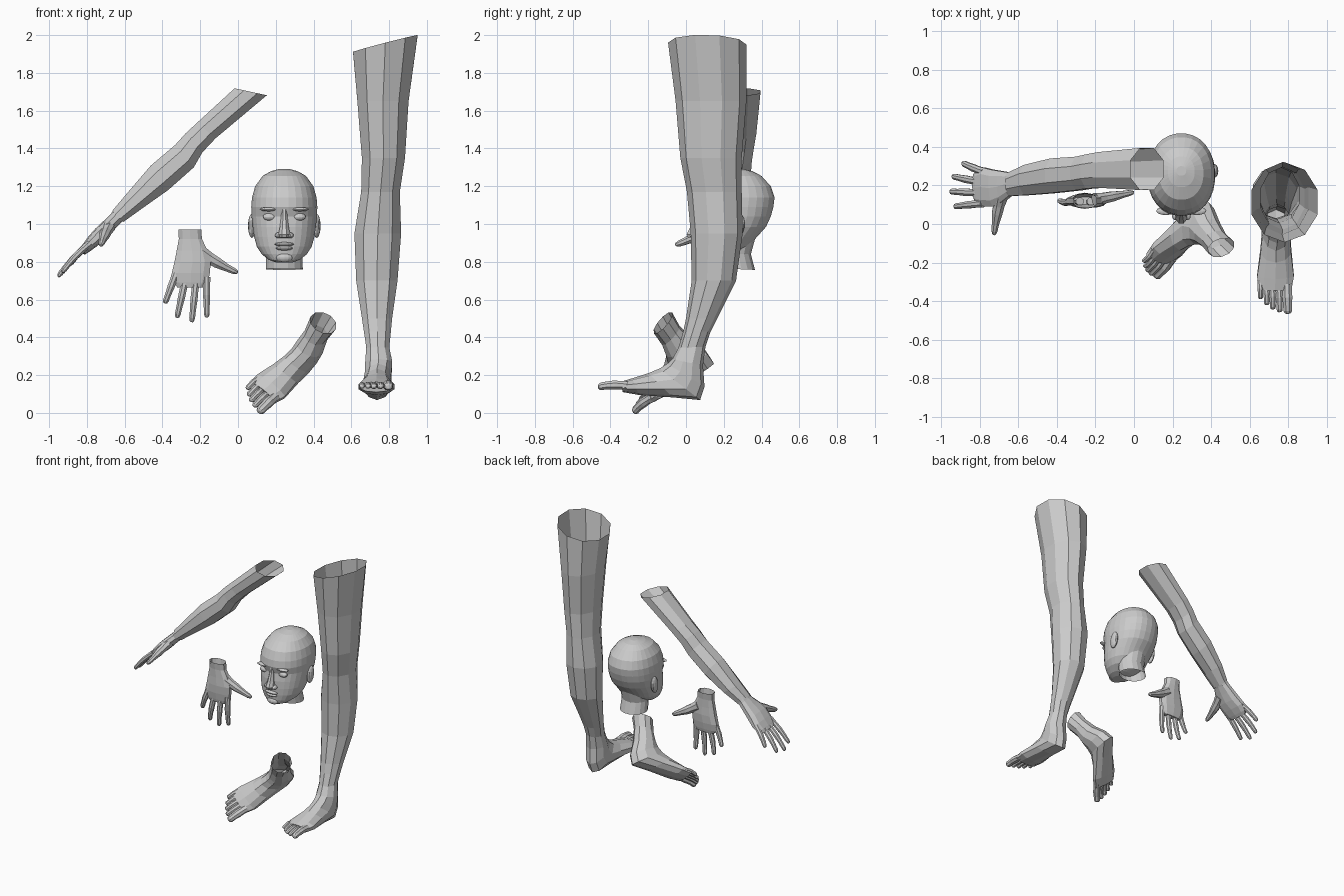
import bpy, bmesh, math
from mathutils import Vector, Matrix

X, Y = Vector((1, 0, 0)), Vector((0, 1, 0))


def loft(bm, sections, side, n=10, cap0=False, cap1=False, power=2.0):
    """Skin through rings given as (top point, bottom point, half width)."""
    rings = []
    for top, bot, w in sections:
        top, bot = Vector(top), Vector(bot)
        mid, v = (top + bot) / 2, (top - bot) / 2
        ring = []
        for i in range(n):
            a = 2 * math.pi * (i + 0.5) / n
            c, s = math.cos(a), math.sin(a)
            c = math.copysign(abs(c) ** (2 / power), c)
            s = math.copysign(abs(s) ** (2 / power), s)
            ring.append(bm.verts.new(mid + side * (w * c) + v * s))
        rings.append(ring)
    for r, q in zip(rings, rings[1:]):
        for i in range(n):
            j = (i + 1) % n
            bm.faces.new((r[i], r[j], q[j], q[i]))
    if cap0:
        bm.faces.new(rings[0])
    if cap1:
        bm.faces.new(rings[-1])


def digit(bm, base, tip, r0, r1, bend=(0, 0, 0), n=8, flat=0.9):
    """Finger or toe: tapered tube with knuckle and rounded tip."""
    base, tip, bend = Vector(base), Vector(tip), Vector(bend)
    d = (tip - base).normalized()
    side = d.cross(Y if abs(d.y) < 0.7 else Vector((0, 0, 1))).normalized()
    up = side.cross(d)
    secs = []
    for t, k in ((0, 1), (0.25, .93), (0.45, 1.02), (0.7, .92), (0.9, .95), (0.97, .75), (1, .4)):
        r = (r0 + (r1 - r0) * t) * k
        c = base.lerp(tip, t) + bend * math.sin(math.pi * t)
        secs.append((c + up * r * flat, c - up * r * flat, r))
    loft(bm, secs, side, n, True, True)


def blob(bm, pos, size, seg=12, rings=8, tilt=0):
    m = Matrix.Translation(pos) @ Matrix.Rotation(tilt, 4, 'X') @ Matrix.Diagonal((*size, 1))
    bmesh.ops.create_uvsphere(bm, u_segments=seg, v_segments=rings, radius=1, matrix=m)


def finish(bm, name):
    bmesh.ops.recalc_face_normals(bm, faces=bm.faces)
    me = bpy.data.meshes.new(name)
    bm.to_mesh(me)
    bm.free()
    return link(name, me)


def link(name, me):
    ob = bpy.data.objects.new(name, me)
    bpy.context.collection.objects.link(ob)
    return ob


def frame(f, u):
    f = Vector(f).normalized()
    u = Vector(u)
    u = (u - f * u.dot(f)).normalized()
    return Matrix((u.cross(f), f, u)).transposed()


def move(p0, f0, u0, p1, f1, u1):
    """Rigid transform carrying one pointing/upward frame to another."""
    r = (frame(f1, u1) @ frame(f0, u0).inverted()).to_4x4()
    return Matrix.Translation(p1) @ r @ Matrix.Translation(-Vector(p0))


# Leg, open at the thigh: z, x min, x max, y front, y back
bm = bmesh.new()
leg = [(1.65, .625, .91, -.055, .32), (1.35, .65, .89, -.03, .295),
       (1.17, .647, .862, .005, .295), (.95, .61, .87, .025, .3),
       (.70, .62, .85, .03, .265), (.50, .652, .82, 0, .165), (.43, .663, .813, -.015, .13)]
secs = [(((a + b) / 2, f, z), ((a + b) / 2, k, z), (b - a) / 2) for z, a, b, f, k in leg]
loft(bm, [((.78, -.095, 1.96), (.78, .32, 1.95), .18)] + secs, X, 10)
bm.verts.ensure_lookup_table()
for v in bm.verts[:10]:
    v.co.z += (v.co.x - .78) * .26
finish(bm, "leg")

# Foot: rings fan from the ankle round the heel to the ball
bm = bmesh.new()
foot = [(.738, -.015, .43, .13, .43, .075), (.74, -.04, .345, .103, .35, .064),
        (.745, -.072, .285, .09, .25, .075), (.742, -.1, .26, .098, .14, .074),
        (.736, -.14, .235, .075, .068, .075), (.735, -.2, .21, -.07, .082, .083),
        (.733, -.285, .183, -.25, .095, .1), (.73, -.345, .165, -.335, .11, .09)]
loft(bm, [((x, a, b), (x, c, d), w) for x, a, b, c, d, w in foot], X, 10, cap1=True)
for x, y, tx, ty, r in ((.792, -.31, .797, -.465, .03), (.751, -.32, .755, -.457, .021),
                        (.716, -.32, .72, -.442, .02), (.684, -.31, .689, -.42, .019),
                        (.655, -.29, .656, -.388, .018)):
    digit(bm, (x, y, .142), (tx, ty, .138), r, r * .85, (0, 0, .008))
leg_foot = finish(bm, "leg_foot")
foot2 = link("separate_foot", leg_foot.data)
foot2.matrix_world = move((.735, .09, .08), (.065, -.55, .06), (0, -.04, .35),
                          (.36, .15, .275), (-.24, -.42, -.265), (.12, -.22, .24))

# Hand: palm, four fingers, thumb
bm = bmesh.new()
palm = [(.97, -.255, .063, .042), (.92, -.252, .064, .036), (.86, -.243, .085, .036),
        (.80, -.24, .1, .038), (.74, -.25, .105, .034), (.69, -.25, .095, .026), (.665, -.25, .075, .02)]
loft(bm, [((x, .12 - t, z), (x, .12 + t, z), w) for z, x, w, t in palm], X, 10, cap1=True, power=2.4)
for bx, bz, tx, tz in ((-.167, .72, -.165, .505), (-.223, .70, -.245, .48),
                       (-.28, .70, -.323, .503), (-.328, .74, -.387, .58)):
    digit(bm, (bx, .117, bz), (tx, .122, tz), .023, .017, (0, -.008, 0))
digit(bm, (-.2, .125, .85), (-.002, .165, .742), .042, .016, (0, 0, -.006))
hand = finish(bm, "separate_hand")
hand1 = link("arm_hand", hand.data)
hand1.matrix_world = move((-.25, .12, .93), (0, 0, -1), (0, -1, 0),
                          (-.637, .205, 1.04), (-.7, -.07, -.7), (-.7, 0, .7))

# Arm, open at the shoulder end: top x z, bottom x z, centre y, half width
bm = bmesh.new()
arm = [(-.025, 1.72, .16, 1.68, .285, .118), (-.22, 1.54, -.115, 1.45, .28, .1),
       (-.28, 1.485, -.185, 1.375, .272, .096), (-.335, 1.425, -.23, 1.295, .262, .094),
       (-.465, 1.315, -.365, 1.175, .25, .097), (-.6, 1.155, -.503, 1.08, .228, .085),
       (-.668, 1.072, -.605, 1.008, .207, .067)]
loft(bm, [((a, y, b), (c, y, d), w) for a, b, c, d, y, w in arm], Y, 8)
finish(bm, "arm")

# Head shell: z, half width, y front, y back
HX = .245
bm = bmesh.new()
skull = [(1.292, .025, .25, .30), (1.28, .07, .19, .35), (1.255, .115, .125, .4),
         (1.20, .155, .072, .45), (1.14, .172, .048, .47), (1.09, .176, .042, .464),
         (1.04, .174, .058, .45), (.985, .168, .05, .425), (.93, .16, .05, .375),
         (.88, .146, .052, .335), (.84, .12, .056, .29), (.81, .082, .062, .22), (.797, .045, .075, .17)]
loft(bm, [((HX, f, z), (HX, b, z), w) for z, w, f, b in skull], X, 28, True, True, 2.15)
# Neck
loft(bm, [((HX, .17, .93), (HX, .37, .93), .1), ((HX, .175, .84), (HX, .345, .84), .097),
          ((HX, .185, .765), (HX, .367, .757), .1)], X, 16)
# Nose, nostrils, lips and chin
loft(bm, [((HX, .045, 1.08), (HX, .09, 1.08), .018), ((HX, .04, 1.04), (HX, .09, 1.04), .018),
          ((HX, .018, .98), (HX, .09, .98), .026), ((HX, .0, .945), (HX, .09, .945), .034),
          ((HX, .008, .928), (HX, .09, .925), .03)], X, 8, True, True)
blob(bm, (HX, .052, .893), (.052, .02, .011))
blob(bm, (HX, .054, .872), (.045, .02, .012))
blob(bm, (HX, .072, .822), (.045, .026, .026))
# Eyes, brows, nostrils and ears on both sides
for s in (-1, 1):
    blob(bm, (HX + s * .078, .08, 1.038), (.036, .022, .02))
    blob(bm, (HX + s * .08, .068, 1.078), (.05, .022, .011))
    blob(bm, (HX + s * .032, .045, .94), (.017, .025, .015))
    blob(bm, (HX + s * .172, .275, .99), (.02, .035, .064), tilt=-.15)
finish(bm, "head")
